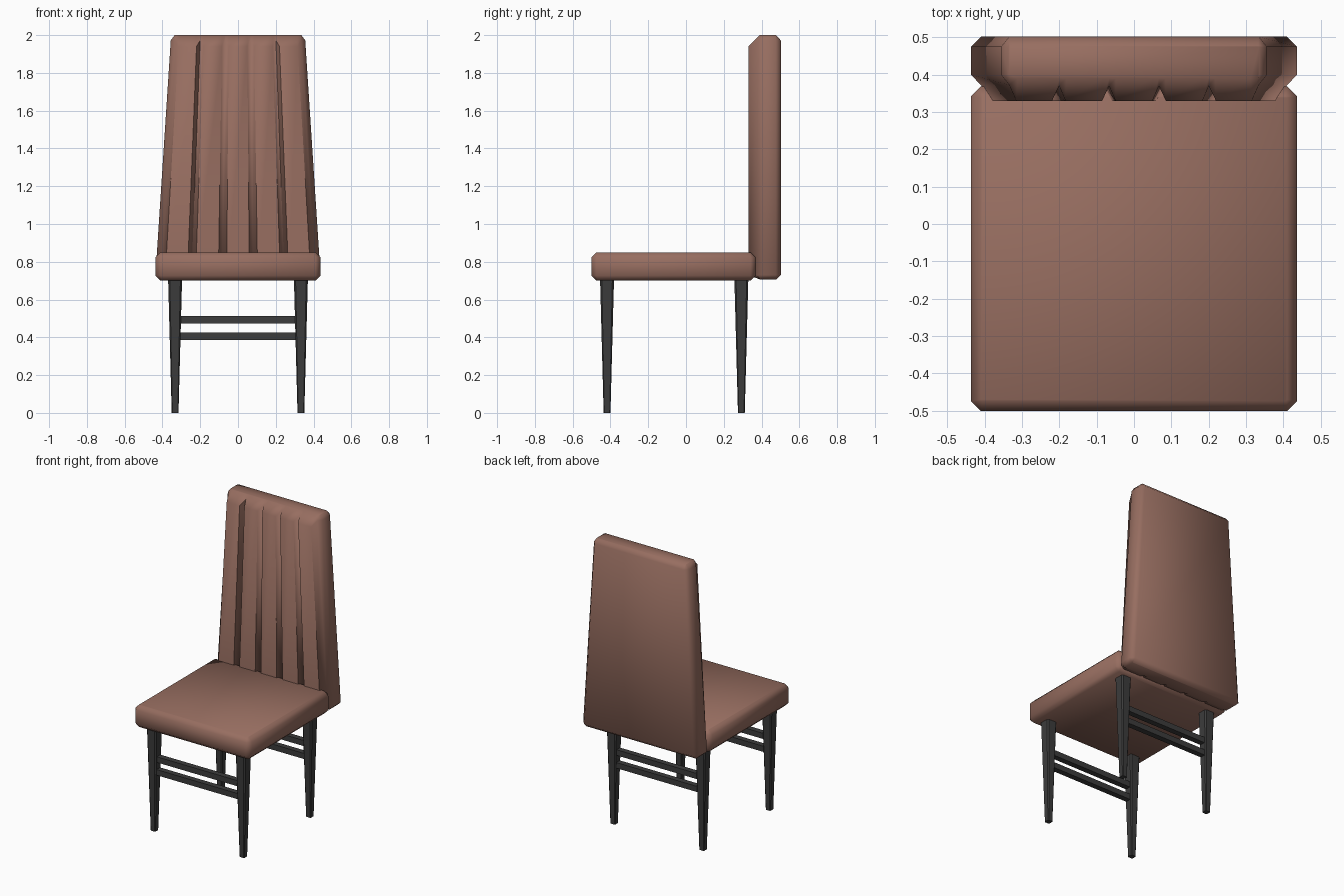
import bpy, bmesh, math

if "Cube" in bpy.data.objects:
    bpy.data.objects.remove(bpy.data.objects["Cube"])


def material(name, color):
    m = bpy.data.materials.new(name)
    m.diffuse_color = (*color, 1)
    m.use_nodes = True
    m.node_tree.nodes["Principled BSDF"].inputs["Base Color"].default_value = m.diffuse_color
    return m


brown = material("brown upholstery", (0.31, 0.155, 0.118))
dark = material("dark charcoal wood", (0.045, 0.045, 0.045))


def loft(name, rings, mat, smooth=None):
    """Skin a stack of equal-length rings and cap both ends."""
    bm = bmesh.new()
    loops = [[bm.verts.new(p) for p in r] for r in rings]
    n = len(loops[0])
    for a, b in zip(loops, loops[1:]):
        for i in range(n):
            j = (i + 1) % n
            bm.faces.new((a[i], a[j], b[j], b[i]))
    bm.faces.new(loops[0][::-1])
    bm.faces.new(loops[-1])
    bmesh.ops.recalc_face_normals(bm, faces=bm.faces)
    me = bpy.data.meshes.new(name)
    bm.to_mesh(me)
    bm.free()
    me.materials.append(mat)
    ob = bpy.data.objects.new(name, me)
    bpy.context.collection.objects.link(ob)
    if smooth:
        bpy.ops.object.select_all(action='DESELECT')
        ob.select_set(True)
        bpy.context.view_layer.objects.active = ob
        bpy.ops.object.shade_smooth_by_angle(angle=math.radians(smooth))
    return ob


def rect(cx, cy, hx, hy, z, c):
    """Rectangle ring with chamfered corners."""
    return [(cx + x, cy + y, z) for x, y in (
        (-hx + c, -hy), (hx - c, -hy), (hx, -hy + c), (hx, hy - c),
        (hx - c, hy), (-hx + c, hy), (-hx, hy - c), (-hx, -hy + c))]


# Seat cushion: chamfered slab
B = 0.027
loft("seat", [rect(0, -0.066, 0.437 - d, 0.435 - d, z, B if d == 0 else 0.004)
              for z, d in ((0.70, B), (0.70 + B, 0), (0.85 - B, 0), (0.85, B))],
     brown, 60)

# Backrest cross-section: five padded channels across the front
profile = [(-0.41, 0.372), (-0.385, 0.33)]
for gx in (-0.246, -0.082, 0.082, 0.246):
    profile += [(gx - 0.022, 0.33), (gx, 0.37), (gx + 0.022, 0.33)]
profile += [(0.385, 0.33), (0.41, 0.372), (0.437, 0.40), (0.437, 0.475),
            (0.41, 0.502), (-0.41, 0.502), (-0.437, 0.475), (-0.437, 0.40)]


def taper(z):
    return 1 - 0.185 * (z - 0.73) / 1.24


def clamp(v, lo, hi):
    return max(lo, min(hi, v))


# Backrest: tapered loft, the top front edge cut at 45 degrees
bottom = [(clamp(x, -0.41, 0.41), clamp(y, 0.395, 0.477), 0.705) for x, y in profile]
low = [(x, y, 0.73) for x, y in profile]
high = []
for x, y in profile:
    z = min(1.972, 1.94 + y - 0.33)
    high.append((x * taper(z), y, z))
top = [(clamp(x * taper(2), -0.335, 0.335), clamp(y, 0.39, 0.477), 2.0)
       for x, y in profile]
loft("backrest", [bottom, low, high, top], brown, 60)

# Tapered legs and the pairs of cross rails joining them
for row, y in (("front", -0.418), ("back", 0.293)):
    for side, x in (("left", -0.333), ("right", 0.333)):
        loft(f"{row}_{side}_leg", [rect(x, y, 0.018, 0.018, 0, 0.004),
                                   rect(x, y, 0.037, 0.037, 0.71, 0.009)], dark)
    for level, z in (("lower", 0.406), ("upper", 0.493)):
        h = 0.019
        loft(f"{row}_{level}_rail", [
            [(x, y - h, z - h), (x, y + h, z - h), (x, y + h, z + h), (x, y - h, z + h)]
            for x in (-0.325, 0.325)], dark)
